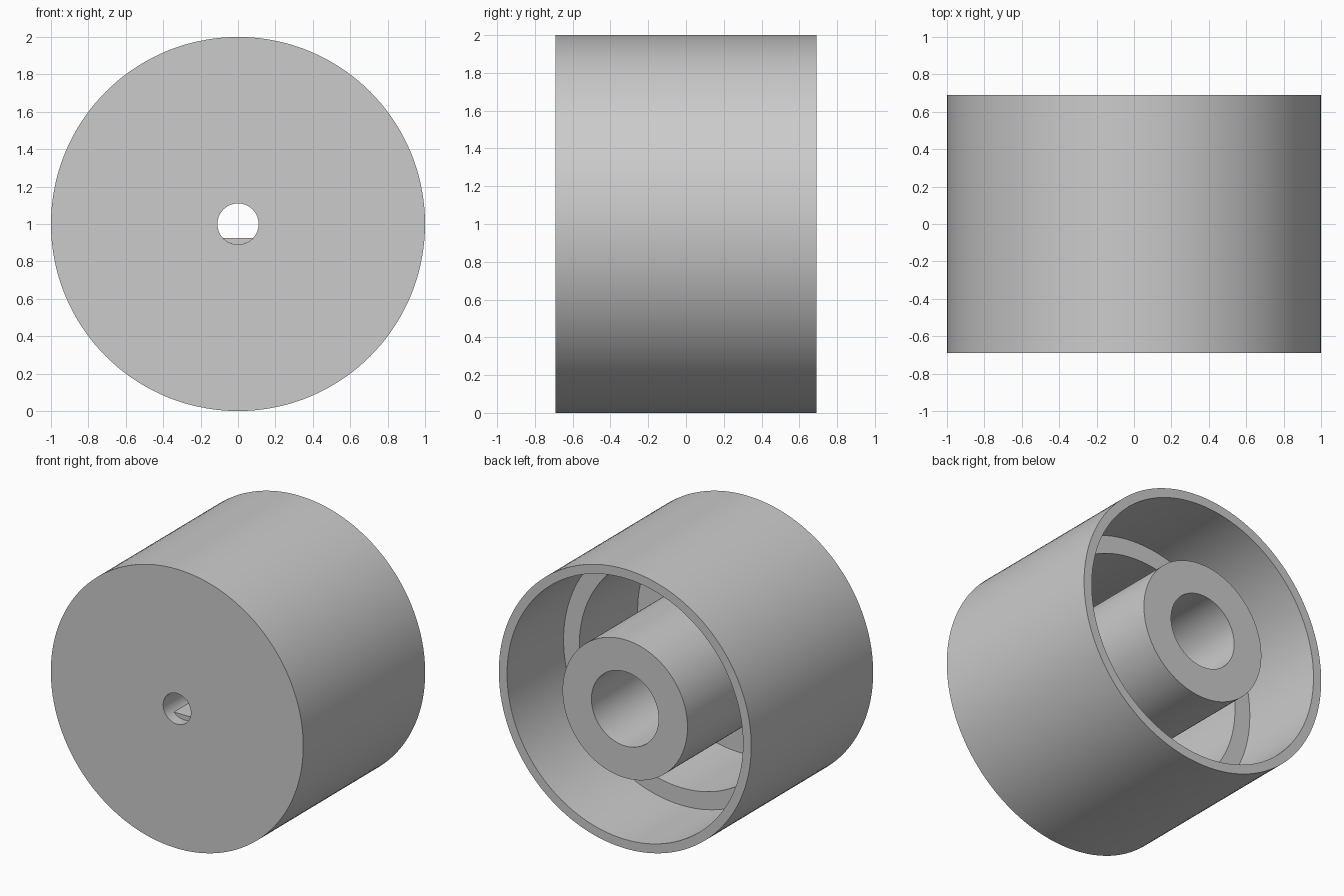
import bpy
import bmesh
from math import pi, asin, sin, cos
from mathutils import Matrix, Vector

cube = bpy.data.objects.get("Cube")
if cube:
    bpy.data.objects.remove(cube, do_unlink=True)

CENTRE = Vector((0, 0, 1))
FRONT, BACK = -0.69, 0.69
FLOOR, SHELF, BORE_END = -0.61, 0.05, 0.05
HOLE_R, FLAT_DROP = 0.11, 0.075

grey = bpy.data.materials.new("plain grey")
grey.use_nodes = True
grey.diffuse_color = (0.6, 0.6, 0.6, 1)
grey.node_tree.nodes["Principled BSDF"].inputs["Base Color"].default_value = (0.6, 0.6, 0.6, 1)


def finish(name, bm):
    bmesh.ops.recalc_face_normals(bm, faces=bm.faces)
    mesh = bpy.data.meshes.new(name)
    bm.to_mesh(mesh)
    bm.free()
    mesh.materials.append(grey)
    obj = bpy.data.objects.new(name, mesh)
    obj.location = CENTRE
    bpy.context.collection.objects.link(obj)
    bpy.ops.object.select_all(action='DESELECT')
    obj.select_set(True)
    bpy.context.view_layer.objects.active = obj
    bpy.ops.object.shade_smooth_by_angle(angle=pi / 6)
    return obj


def lathe(name, profile, steps=144):
    """Turn a closed (radius, y) outline about the y axis."""
    bm = bmesh.new()
    verts = [bm.verts.new((r, y, 0)) for r, y in profile]
    edges = [bm.edges.new((a, b)) for a, b in zip(verts, verts[1:] + verts[:1])]
    bmesh.ops.spin(bm, geom=verts + edges, cent=(0, 0, 0), axis=(0, 1, 0),
                   angle=2 * pi, steps=steps, use_merge=True)
    bmesh.ops.remove_doubles(bm, verts=bm.verts, dist=1e-5)
    return finish(name, bm)


# Hollow cup with a stepped inner wall, a central hub and its wide bore
lathe("knob_body", [
    (HOLE_R, FRONT), (1.0, FRONT), (1.0, BACK),
    (0.935, BACK), (0.935, SHELF), (0.81, SHELF), (0.81, FLOOR),
    (0.495, FLOOR), (0.495, BACK), (0.266, BACK),
    (0.266, BORE_END), (HOLE_R, BORE_END),
])

# Flat along the bottom of the shaft hole, making it D-shaped
bm = bmesh.new()
start = asin(FLAT_DROP / HOLE_R)
arc = [pi + start + (pi - 2 * start) * i / 24 for i in range(25)]
face = bm.faces.new([bm.verts.new((HOLE_R * cos(a), FLOOR, HOLE_R * sin(a))) for a in arc])
extruded = bmesh.ops.extrude_face_region(bm, geom=[face], use_keep_orig=True)
moved = [v for v in extruded["geom"] if isinstance(v, bmesh.types.BMVert)]
bmesh.ops.translate(bm, verts=moved, vec=(0, BORE_END - FLOOR, 0))
finish("shaft_flat", bm)
